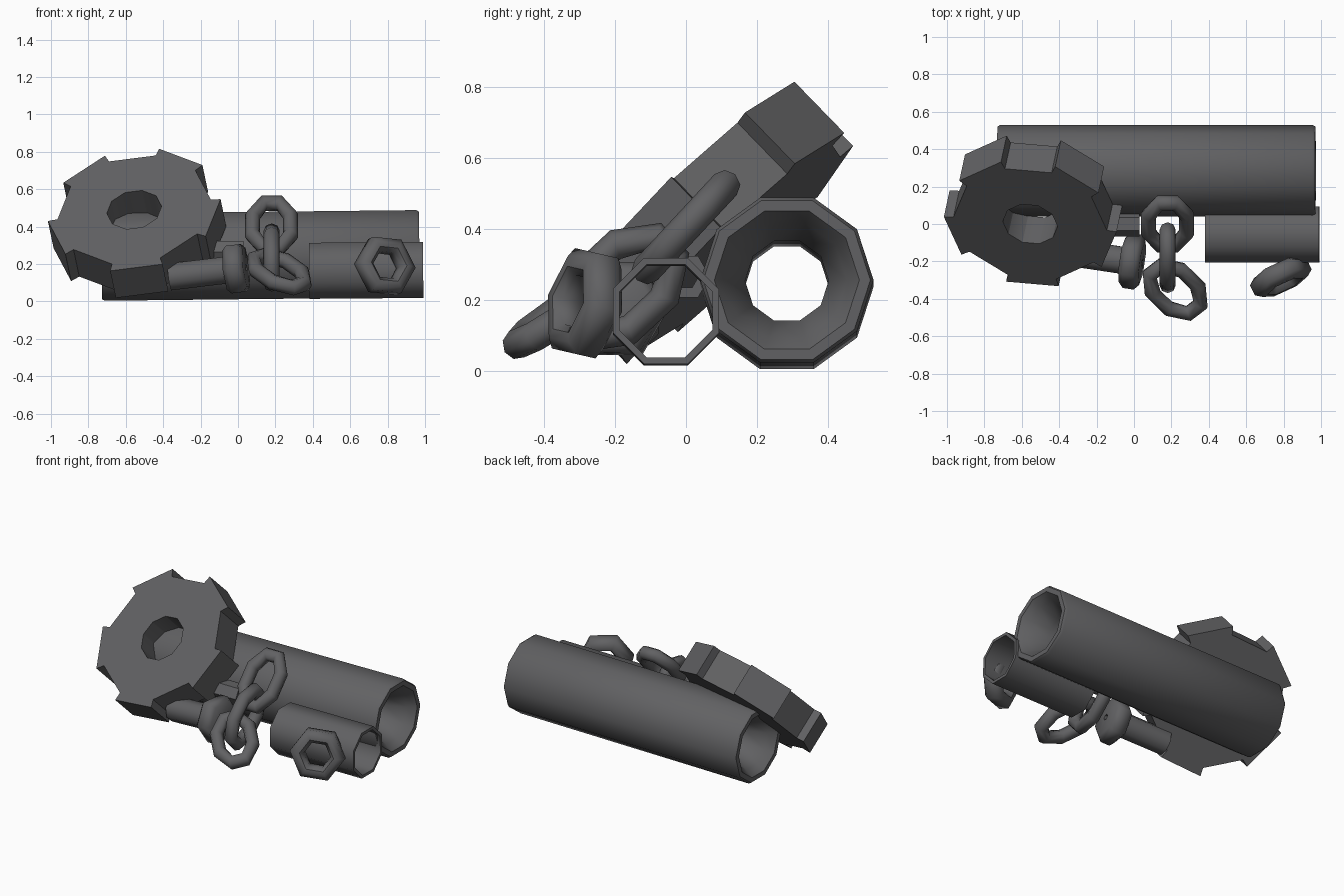
import bpy, bmesh, math
from mathutils import Vector as V

if "Cube" in bpy.data.objects:
    bpy.data.objects.remove(bpy.data.objects["Cube"])

steel = bpy.data.materials.new("dark steel grey")
steel.diffuse_color = (0.12, 0.12, 0.125, 1)
steel.use_nodes = True
steel.node_tree.nodes["Principled BSDF"].inputs["Base Color"].default_value = steel.diffuse_color


def finish(name, columns, smooth):
    """Skin a ring of closed cross-sections into one object."""
    bm = bmesh.new()
    cols = [[bm.verts.new(p) for p in c] for c in columns]
    n, m = len(cols), len(cols[0])
    for i in range(n):
        a, b = cols[i], cols[(i + 1) % n]
        for j in range(m):
            k = (j + 1) % m
            bm.faces.new((a[j], b[j], b[k], a[k]))
    bmesh.ops.recalc_face_normals(bm, faces=bm.faces)
    me = bpy.data.meshes.new(name)
    bm.to_mesh(me)
    bm.free()
    me.materials.append(steel)
    ob = bpy.data.objects.new(name, me)
    bpy.context.collection.objects.link(ob)
    bpy.ops.object.select_all(action='DESELECT')
    ob.select_set(True)
    bpy.context.view_layer.objects.active = ob
    bpy.ops.object.shade_smooth_by_angle(angle=math.radians(smooth))
    return ob


def frame(axis, ref):
    n = V(axis).normalized()
    e1 = V(ref) - n * n.dot(V(ref))
    e1.normalize()
    return n, e1, n.cross(e1)


def lathe(name, centre, axis, ref, profile, sides, phase=0, smooth=50):
    """Revolve a closed profile of (along axis, radius) points."""
    n, e1, e2 = frame(axis, ref)
    cols = []
    for i in range(sides):
        t = math.radians(phase + 360 * i / sides)
        d = e1 * math.cos(t) + e2 * math.sin(t)
        cols.append([V(centre) + n * a + d * r for a, r in profile])
    return finish(name, cols, smooth)


def link(name, centre, long_axis, normal, half_l=0.178, half_w=0.11, tube=0.043):
    """Eight-sided oval chain link."""
    n, e1, e2 = frame(normal, long_axis)
    cols = []
    for i in range(8):
        t = math.radians(22.5 + 45 * i)
        p = V(centre) + e1 * half_l * math.cos(t) + e2 * half_w * math.sin(t)
        d = (e1 * math.cos(t) + e2 * math.sin(t)).normalized()
        cols.append([p + (d * math.cos(s) + n * math.sin(s)) * tube
                     for s in [math.tau * k / 8 for k in range(8)]])
    return finish(name, cols, 60)


# Thick pipe with funnelled ends
h = 0.85
lathe("thick_pipe", (0.12, 0.285, 0.246), (1, 0, 0.011), (0, 1, 0),
      [(-h, 0.236), (-h + 0.015, 0.245), (h - 0.015, 0.245), (h, 0.236), (h, 0.205),
       (h - 0.05, 0.17), (h - 0.17, 0.118), (-h + 0.17, 0.118), (-h + 0.05, 0.17),
       (-h, 0.205)], 10)

# Thin-walled pipe
lathe("thin_pipe", (0.685, -0.057, 0.166), (1, 0, 0.008), (0, 1, 0),
      [(-0.305, 0.162), (0.305, 0.162), (0.305, 0.142), (-0.305, 0.142)], 8, 22.5)

# Gear: ten sectors, alternately tooth and gap
n, e1, e2 = frame((-0.15, -0.69, 0.71), (1, 0, 0))
front = V((-0.555, 0.0, 0.49))
cols = []
for i in range(10):
    r = 0.467 if i % 2 == 0 else 0.415
    for ang in (37.5 + 36 * i + 0.3, 37.5 + 36 * (i + 1) - 0.3):
        t = math.radians(ang)
        d = e1 * math.cos(t) + e2 * math.sin(t)
        cols.append([front + d * r, front + d * r - n * 0.204,
                     front + d * 0.148 - n * 0.204, front + d * 0.148])
finish("gear", cols, 30)

# Loose hexagonal nut
NUT = [(-0.055, 0.105), (-0.055, 0.135), (-0.03, 0.168), (0.03, 0.168),
       (0.055, 0.135), (0.055, 0.105), (0.03, 0.082), (-0.03, 0.082)]
lathe("loose_nut", (0.785, -0.285, 0.19), (0.42, -0.87, 0.2), (1, 0, 0), NUT, 6)

# Bolt: shaft and head
axis = (1, -0.15, 0.12)
lathe("bolt_shaft", (-0.19, -0.175, 0.152), axis, (0, 1, 0),
      [(-0.175, 0.078), (0.175, 0.078), (0.175, 0.001), (-0.175, 0.001)], 8, 22.5)
lathe("bolt_head", (-0.01, -0.2, 0.175), axis, (0, 1, 0),
      [(-0.055, 0.12), (-0.03, 0.148), (0.03, 0.148), (0.055, 0.12),
       (0.055, 0.02), (-0.055, 0.02)], 6)

# Short hollow pin behind the bolt
lathe("short_pin", (-0.09, 0.0, 0.265), (1, 0, 0), (0, 1, 0),
      [(-0.12, 0.068), (0.12, 0.068), (0.12, 0.035), (-0.12, 0.035)], 6)

# Chain of three links
link("chain_link_upper", (0.18, 0.0, 0.405), (0, 0.68, 0.73), (0, -0.73, 0.68))
link("chain_link_middle", (0.18, -0.18, 0.235), (0, 0.73, 0.68), (1, 0, 0))
link("chain_link_lower", (0.22, -0.35, 0.16), (0.625, -0.625, -0.45), (0.1, -0.48, 0.8))
